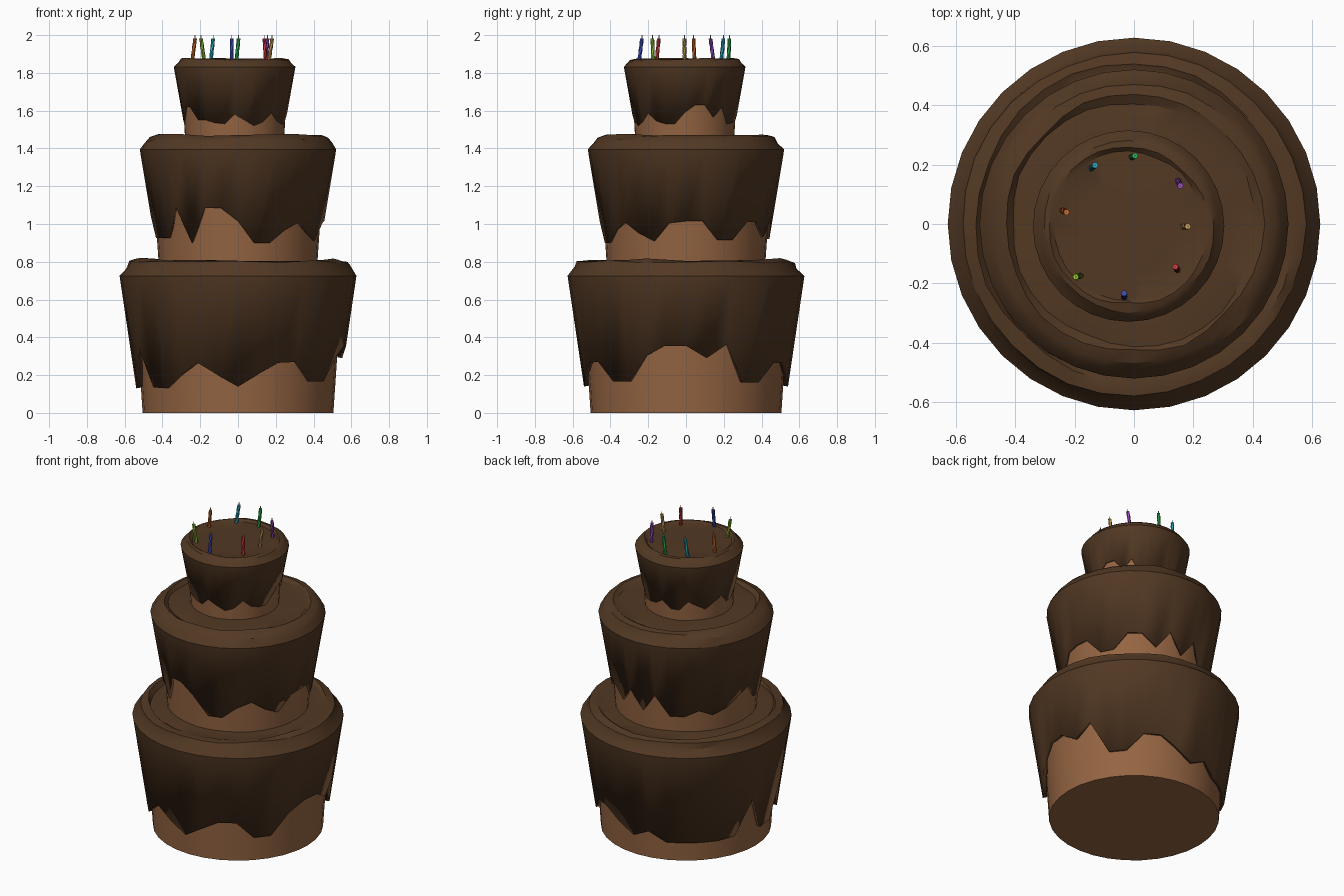
import bpy, bmesh, math, random
from mathutils import Vector, Matrix

if "Cube" in bpy.data.objects:
    bpy.data.objects.remove(bpy.data.objects["Cube"])

random.seed(7)
N = 32


def material(name, rgb):
    m = bpy.data.materials.new(name)
    m.diffuse_color = (*rgb, 1)
    m.use_nodes = True
    m.node_tree.nodes["Principled BSDF"].inputs["Base Color"].default_value = m.diffuse_color
    return m


def make_object(name, bm, mats, smooth=True):
    me = bpy.data.meshes.new(name)
    bm.to_mesh(me)
    bm.free()
    ob = bpy.data.objects.new(name, me)
    bpy.context.collection.objects.link(ob)
    for m in mats:
        me.materials.append(m)
    if smooth:
        bpy.ops.object.select_all(action='DESELECT')
        ob.select_set(True)
        bpy.context.view_layer.objects.active = ob
        bpy.ops.object.shade_smooth_by_angle(angle=math.radians(30))
    return ob


def bridge(bm, low, high):
    n = len(low)
    return [bm.faces.new((low[i], low[(i + 1) % n], high[(i + 1) % n], high[i]))
            for i in range(n)]


def ring(bm, centre, radii, heights):
    # vertex 0 faces the front, then runs counterclockwise
    out = []
    for k in range(N):
        a = 2 * math.pi * k / N
        out.append(bm.verts.new((centre[0] + radii[k] * math.sin(a),
                                 centre[1] - radii[k] * math.cos(a), heights[k])))
    return out


def wobble(base, amount):
    # sparse random bumps, linearly blended so that the crust looks hand spread
    keys = [random.uniform(-amount, amount) for _ in range(N // 2)]
    return [base + (keys[k // 2] if k % 2 == 0 else
                    (keys[k // 2] + keys[(k // 2 + 1) % (N // 2)]) / 2) for k in range(N)]


def sponge(name, centre, r0, z0, r1, z1):
    bm = bmesh.new()
    low = ring(bm, centre, [r0] * N, [z0] * N)
    high = ring(bm, centre, [r1] * N, [z1] * N)
    bridge(bm, low, high)
    bm.faces.new(low[::-1])
    bm.faces.new(high)
    make_object(name, bm, [cake_mat])


def frosting(name, centre, r_low, z_low, r_rim, z_rim, crust, drips, thick):
    bm = bmesh.new()
    z_drip = [d / 100 for d in drips]
    r_drip = [r_low + (r_rim - r_low) * (z - z_low) / (z_rim - z_low) for z in z_drip]
    prev = ring(bm, centre, r_drip, z_drip)
    rim = ring(bm, centre, [r_rim] * N, [z_rim] * N)
    bridge(bm, prev, rim)
    prev = rim
    # uneven crust rings over the top edge, then a flat middle
    for r, z, dr, dz in crust:
        cur = ring(bm, centre, wobble(r, dr), wobble(z, dz))
        bridge(bm, prev, cur)
        prev = cur
    bm.faces.new(prev)
    ob = make_object(name, bm, [frost_mat])
    s = ob.modifiers.new("thickness", 'SOLIDIFY')
    s.thickness = thick
    s.offset = -1


cake_mat = material("sponge", (0.30, 0.13, 0.055))
frost_mat = material("chocolate", (0.085, 0.040, 0.017))
wick_mat = material("wick", (0.5, 0.45, 0.4))

# bottom tier
sponge("bottom_cake", (0, 0), 0.505, 0, 0.555, 0.74)
frosting("bottom_frosting", (0, 0), 0.54, 0.14, 0.627, 0.725,
         [(0.592, 0.772, 0.008, 0.012), (0.578, 0.800, 0.006, 0.008),
          (0.535, 0.812, 0.012, 0.010), (0.515, 0.798, 0.010, 0.006),
          (0.45, 0.805, 0.0, 0.004), (0.30, 0.80, 0.0, 0.0)],
         [14, 20.5, 26.5, 27, 16.5, 16.5, 30, 35.5, 35.5, 29, 36.5, 16, 16, 26.5, 26.5, 20,
          14, 19, 13, 13, 13, 13, 14, 36, 13, 14, 35, 13.5, 13, 20, 26.5, 20], 0.025)

# middle tier
sponge("middle_cake", (0, 0), 0.42, 0.79, 0.462, 1.41)
frosting("middle_frosting", (0, 0), 0.438, 0.90, 0.52, 1.395,
         [(0.492, 1.435, 0.008, 0.012), (0.470, 1.460, 0.006, 0.007),
          (0.435, 1.470, 0.012, 0.008), (0.412, 1.455, 0.010, 0.006),
          (0.33, 1.464, 0.0, 0.004), (0.20, 1.46, 0.0, 0.0)],
         [101.5, 90, 90, 97, 101, 95, 91, 100.5, 101.5, 101.5, 91.5, 91.5, 101, 101, 93, 104,
          92, 104, 91, 91, 95, 91, 94, 100, 104, 92.5, 92.5, 92.5, 109.5, 90, 108.5, 108.5],
         0.02)

# top tier, slightly off centre
C = (-0.018, -0.007)
sponge("top_cake", C, 0.262, 1.45, 0.285, 1.84)
frosting("top_frosting", C, 0.268, 1.53, 0.322, 1.832,
         [(0.303, 1.855, 0.006, 0.007), (0.288, 1.871, 0.005, 0.006),
          (0.265, 1.876, 0.008, 0.005), (0.250, 1.866, 0.006, 0.003),
          (0.15, 1.868, 0.0, 0.0)],
         [158, 155, 152, 154, 159, 154.5, 153, 153, 159, 163, 163, 156.5, 162.5, 153, 153.5, 154.5,
          158, 153, 153, 159, 156, 153, 157, 160, 154, 154.5, 162, 162, 155, 155, 153.5, 153],
         0.015)


# twisted two-tone candles with small wicks
def candle(name, x, y, lean, rgb):
    bm = bmesh.new()
    mats = [material(name, rgb), material(name + "_stripe", [c * 0.45 for c in rgb]), wick_mat]
    base = Vector((x - lean[0], y - lean[1], 1.855))
    axis = Vector((2 * lean[0], 2 * lean[1], 0.128))
    prev = None
    steps = 6
    for s in range(steps + 1):
        c = base + axis * (s / steps)
        cur = []
        for i in range(6):
            a = math.pi * i / 3 + s * math.pi / 6
            cur.append(bm.verts.new(c + Vector((math.cos(a), math.sin(a), 0)) * 0.0105))
        if prev:
            for i, f in enumerate(bridge(bm, prev, cur)):
                f.material_index = (i // 2 + i) % 3 % 2
        else:
            bm.faces.new(cur[::-1])
        prev = cur
    bm.faces.new(prev)
    wick = bmesh.ops.create_cone(bm, cap_ends=True, segments=5, radius1=0.0025, radius2=0.0025,
                                 depth=0.02, matrix=Matrix.Translation(base + axis + Vector((0, 0, 0.007))))
    for f in {f for v in wick['verts'] for f in v.link_faces}:
        f.material_index = 2
    make_object(name, bm, mats, smooth=False)


candle("orange_candle", -0.235, 0.043, (0.008, -0.003), (0.65, 0.16, 0.03))
candle("cyan_candle", -0.138, 0.192, (0.007, 0.006), (0.03, 0.45, 0.60))
candle("green_candle", -0.003, 0.227, (0.006, 0.003), (0.03, 0.50, 0.10))
candle("purple_candle", 0.152, 0.138, (0.004, -0.009), (0.35, 0.08, 0.60))
candle("tan_candle", 0.172, -0.008, (0.009, 0.0), (0.65, 0.38, 0.12))
candle("red_candle", 0.143, -0.150, (-0.004, 0.006), (0.65, 0.05, 0.05))
candle("blue_candle", -0.033, -0.241, (0.0, 0.008), (0.05, 0.09, 0.60))
candle("lime_candle", -0.187, -0.176, (-0.009, -0.002), (0.28, 0.55, 0.03))
